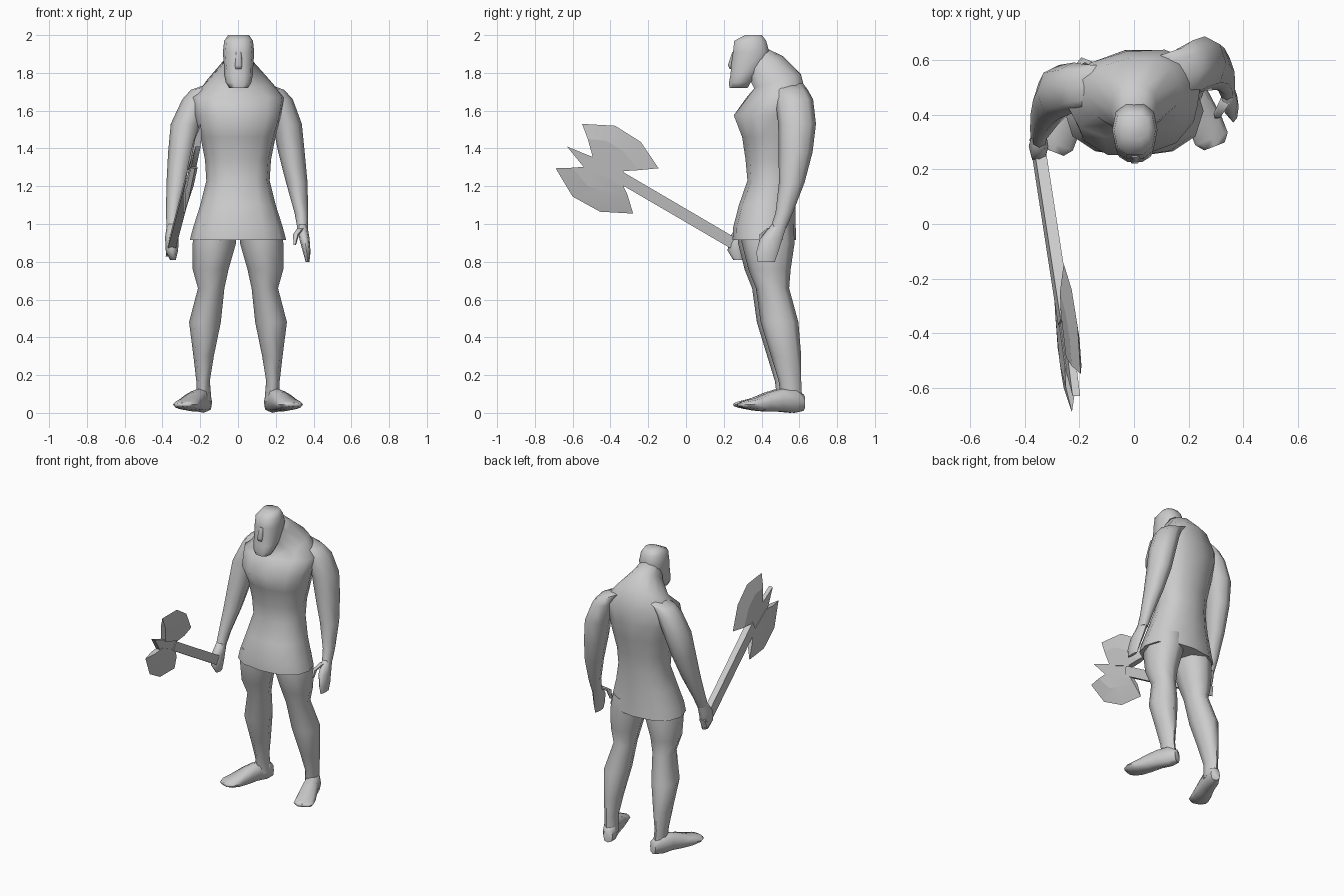
import bpy, bmesh, math
from mathutils import Matrix, Vector

if "Cube" in bpy.data.objects:
    bpy.data.objects.remove(bpy.data.objects["Cube"])

grey = bpy.data.materials.new("plain_grey")
grey.use_nodes = True
grey.diffuse_color = (0.6, 0.6, 0.6, 1)
grey.node_tree.nodes["Principled BSDF"].inputs["Base Color"].default_value = (0.6, 0.6, 0.6, 1)


def finish(name, bm, angle):
    bmesh.ops.recalc_face_normals(bm, faces=bm.faces)
    mesh = bpy.data.meshes.new(name)
    bm.to_mesh(mesh)
    bm.free()
    mesh.materials.append(grey)
    ob = bpy.data.objects.new(name, mesh)
    bpy.context.collection.objects.link(ob)
    bpy.ops.object.select_all(action="DESELECT")
    ob.select_set(True)
    bpy.context.view_layer.objects.active = ob
    bpy.ops.object.shade_smooth_by_angle(angle=math.radians(angle))
    return ob


def loft(name, rings, sides=8, power=1.0, matrix=None, mirror=False, shift=0.0):
    """Skin rings of (x, y, z, x radius, y radius, twist degrees, slope)."""
    bm = bmesh.new()
    rows = []
    for ring in rings:
        x, y, z, rx, ry, twist, slope = (tuple(ring) + (0, 0))[:7]
        turn = Matrix.Rotation(math.radians(twist), 3, "Z")
        row = []
        for i in range(sides):
            a = math.tau * i / sides
            c, s = math.cos(a), math.sin(a)
            px = math.copysign(abs(c) ** power, c) * rx
            py = math.copysign(abs(s) ** power, s) * ry
            p = turn @ Vector((px, py, 0))
            row.append(bm.verts.new((x + p.x, y + p.y, z + slope * p.y)))
        rows.append(row)
    for low, high in zip(rows, rows[1:]):
        for i in range(sides):
            j = (i + 1) % sides
            bm.faces.new((low[i], low[j], high[j], high[i]))
    bm.faces.new(rows[0])
    bm.faces.new(rows[-1])
    if matrix:
        bm.transform(matrix)
    if mirror:
        bm.transform(Matrix.Diagonal((-1, 1, 1, 1)))
    bm.transform(Matrix.Translation((0, shift, 0)))
    return finish(name, bm, 65)


# Torso with flared tunic hem
loft("torso", [
    (0, .415, .915, .255, .168),
    (0, .415, .98, .238, .166),
    (0, .43, 1.1, .2, .15),
    (0, .455, 1.23, .168, .13, 3),
    (0, .455, 1.34, .175, .14, 4),
    (0, .458, 1.46, .2, .162, 7),
    (0, .445, 1.575, .23, .195, 10),
    (0, .48, 1.67, .25, .155, 10),
    (0, .485, 1.755, .17, .125, 8, .3),
    (0, .42, 1.84, .085, .095, 0, .5),
    (0, .37, 1.9, .06, .065, 0, .4),
], 12, .85)

# Head, beard and nose
loft("head", [
    (.003, .278, 1.72, .05, .05),
    (.003, .285, 1.75, .068, .06),
    (.003, .305, 1.79, .076, .072),
    (.003, .33, 1.84, .078, .095),
    (.003, .345, 1.91, .083, .1),
    (.003, .34, 1.97, .076, .088),
    (.003, .358, 2.0, .055, .046),
], 10, .8)
loft("nose", [
    (.003, .25, 1.82, .022, .02),
    (.003, .25, 1.84, .024, .033),
    (.003, .255, 1.91, .018, .012),
], 6)

# Legs and splayed feet
leg = [
    (.115, .43, 1.0, .105, .14),
    (.125, .435, .9, .115, .14),
    (.145, .442, .76, .095, .112),
    (.142, .458, .66, .07, .088),
    (.175, .495, .48, .084, .1),
    (.182, .53, .3, .054, .08),
    (.185, .55, .17, .036, .06),
    (.178, .56, .06, .038, .055),
]
foot = [
    (0, .055, 0, .03, .045),
    (0, .065, .05, .045, .065),
    (0, .067, .13, .048, .06),
    (0, .057, .2, .056, .05),
    (0, .046, .27, .064, .033),
    (0, .044, .33, .064, .02),
    (0, .043, .36, .04, .01),
]
heading = Vector((.36, -.93, 0)).normalized()
across = Vector((0, 0, 1)).cross(heading)
foot_frame = Matrix((across, Vector((0, 0, 1)), heading)).transposed().to_4x4()
foot_frame.translation = (.165, .62, 0)
for side, flip, shift in (("left", False, 0), ("right", True, -.02)):
    loft(side + "_leg", leg, 8, 1, None, flip, shift)
    loft(side + "_foot", foot, 8, .7, foot_frame, flip, shift)

# Left arm hanging back, its shoulder sunk into the torso
loft("left_arm", [
    (.1, .55, 1.745, .05, .07),
    (.175, .56, 1.71, .07, .085),
    (.215, .573, 1.66, .075, .1),
    (.26, .588, 1.53, .078, .1),
    (.283, .58, 1.38, .07, .09),
    (.311, .56, 1.22, .057, .068),
    (.335, .52, 1.06, .036, .046),
    (.342, .49, .98, .028, .042),
])
loft("left_hand", [
    (.34, .495, 1.0, .026, .04),
    (.352, .45, .92, .027, .06),
    (.364, .43, .85, .02, .058),
    (.368, .425, .8, .01, .045),
])
loft("left_thumb", [
    (.335, .455, .98, .02, .025),
    (.308, .405, .945, .016, .018),
    (.3, .395, .89, .007, .01),
], 6)

# Right arm reaching forward
loft("right_arm", [
    (-.1, .51, 1.745, .05, .07),
    (-.18, .505, 1.71, .07, .08),
    (-.22, .5, 1.66, .075, .092),
    (-.274, .485, 1.53, .082, .098),
    (-.3, .455, 1.38, .07, .088),
    (-.323, .405, 1.21, .056, .066),
    (-.345, .345, 1.05, .036, .046),
    (-.348, .315, .98, .03, .042),
])
loft("right_hand", [
    (-.348, .32, 1.0, .028, .04),
    (-.35, .285, .93, .036, .056),
    (-.35, .272, .86, .033, .052),
    (-.345, .28, .81, .016, .03),
])


# Axe, laid out in a tilted plane
def on_axe(y, z, off=0.0):
    return (-.24 - .055 * (y + .45) + .17 * (z - 1.3) + off, y, z)


def plate(name, outline, half):
    bm = bmesh.new()
    back, front = [[bm.verts.new(on_axe(y, z, o)) for y, z in outline] for o in (-half, half)]
    bm.faces.new(back)
    bm.faces.new(front)
    for i in range(len(outline)):
        j = (i + 1) % len(outline)
        bm.faces.new((back[i], back[j], front[j], front[i]))
    return finish(name, bm, 30)


def blade(name, edge, ridge, base, half):
    bm = bmesh.new()
    rim = [bm.verts.new(on_axe(*p)) for p in edge]
    flats = []
    for off in (-half, half):
        flat = [bm.verts.new(on_axe(y, z, off)) for y, z in ridge + base]
        bm.faces.new(flat)
        for i in range(len(rim) - 1):
            bm.faces.new((rim[i], rim[i + 1], flat[i + 1], flat[i]))
        flats.append(flat)
    a, b = flats
    n = len(ridge)
    for i in range(n - 1, len(a)):
        j = (i + 1) % len(a)
        bm.faces.new((a[i], a[j], b[j], b[i]))
    bm.faces.new((rim[0], a[0], b[0]))
    bm.faces.new((rim[-1], a[n - 1], b[n - 1]))
    return finish(name, bm, 10)


plate("axe_handle", [(-.35, 1.285), (.33, .887), (.31, .828), (-.37, 1.225)], .021)
plate("axe_core", [(-.63, 1.41), (-.47, 1.345), (-.33, 1.285), (-.34, 1.215), (-.54, 1.3)], .014)
blade("upper_axe_blade",
      [(-.55, 1.53), (-.375, 1.52), (-.24, 1.435), (-.145, 1.295)],
      [(-.52, 1.45), (-.42, 1.44), (-.33, 1.385), (-.25, 1.285)],
      [(-.33, 1.28), (-.49, 1.34)], .018)
blade("lower_axe_blade",
      [(-.69, 1.295), (-.6, 1.145), (-.455, 1.065), (-.28, 1.055)],
      [(-.6, 1.298), (-.52, 1.2), (-.43, 1.175), (-.31, 1.155)],
      [(-.34, 1.22), (-.52, 1.305)], .018)
